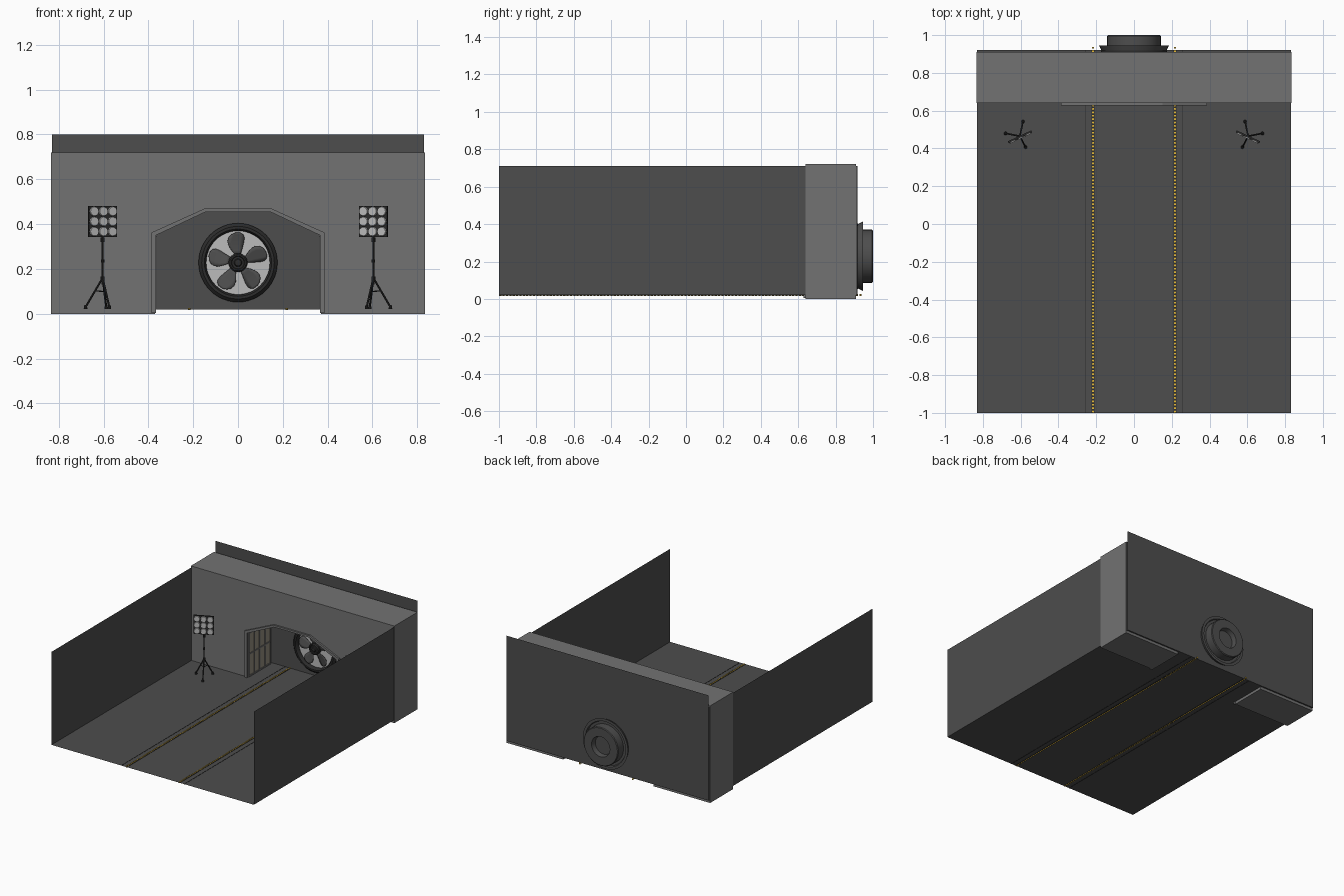
import bpy, bmesh, math
from mathutils import Matrix, Vector

if "Cube" in bpy.data.objects:
    bpy.data.objects.remove(bpy.data.objects["Cube"])


def material(name, r, g, b):
    m = bpy.data.materials.new(name)
    m.diffuse_color = (r, g, b, 1)
    m.use_nodes = True
    m.node_tree.nodes["Principled BSDF"].inputs["Base Color"].default_value = m.diffuse_color
    return m


DARK = material("dark_grey", 0.075, 0.075, 0.075)
MID = material("mid_grey", 0.17, 0.17, 0.17)
BLACK = material("near_black", 0.025, 0.025, 0.025)
LIGHT = material("light_grey", 0.5, 0.5, 0.5)
YELLOW = material("yellow", 0.8, 0.5, 0.04)
BEIGE = material("beige", 0.30, 0.27, 0.21)


def finish(name, bm, mat, smooth=False):
    me = bpy.data.meshes.new(name)
    bm.normal_update()
    bm.to_mesh(me)
    bm.free()
    ob = bpy.data.objects.new(name, me)
    bpy.context.collection.objects.link(ob)
    me.materials.append(mat)
    if smooth:
        bpy.ops.object.select_all(action='DESELECT')
        ob.select_set(True)
        bpy.context.view_layer.objects.active = ob
        bpy.ops.object.shade_smooth_by_angle(angle=math.radians(35))
    return ob


def face(name, pts, mat):
    bm = bmesh.new()
    bm.faces.new([bm.verts.new(p) for p in pts])
    return finish(name, bm, mat)


def prism(name, pts, y0, y1, mat):
    bm = bmesh.new()
    f = bm.faces.new([bm.verts.new((x, y0, z)) for x, z in pts])
    r = bmesh.ops.extrude_face_region(bm, geom=[f])
    new = [v for v in r["geom"] if isinstance(v, bmesh.types.BMVert)]
    bmesh.ops.translate(bm, verts=new, vec=(0, y1 - y0, 0))
    bmesh.ops.recalc_face_normals(bm, faces=bm.faces)
    return finish(name, bm, mat)


def add_box(bm, c, s, m=Matrix()):
    bmesh.ops.create_cube(bm, size=1, matrix=m @ Matrix.Translation(c) @ Matrix.Diagonal((*s, 1)))


def add_rod(bm, a, b, r, n=10, r2=None):
    a, b = Vector(a), Vector(b)
    d = b - a
    m = Matrix.Translation((a + b) / 2) @ d.to_track_quat('Z', 'Y').to_matrix().to_4x4()
    bmesh.ops.create_cone(bm, cap_ends=True, segments=n, radius1=r,
                          radius2=r if r2 is None else r2, depth=d.length, matrix=m)


def lathe(name, prof, zc, mat, n=48):
    # spins (radius, y) points around the fan axis
    bm = bmesh.new()
    vs = [bm.verts.new((r, y, zc)) for r, y in prof]
    es = [bm.edges.new(p) for p in zip(vs, vs[1:])]
    bmesh.ops.spin(bm, geom=vs + es, cent=(0, 0, zc), axis=(0, 1, 0),
                   angle=math.tau, steps=n, use_duplicate=False)
    bmesh.ops.remove_doubles(bm, verts=bm.verts, dist=1e-5)
    bmesh.ops.recalc_face_normals(bm, faces=bm.faces)
    return finish(name, bm, mat, True)


# floor, side walls and back wall are thin sheets
W, F = 0.83, 0.02
face("floor", [(-W, -1, F), (W, -1, F), (W, 0.92, F), (-W, 0.92, F)], DARK)
face("back_wall", [(-W, 0.92, F), (W, 0.92, F), (W, 0.92, 0.80), (-W, 0.92, 0.80)], DARK)
for s, side in ((-1, "left"), (1, "right")):
    face(side + "_wall", [(s * W, -1, F), (s * W, 0.918, F), (s * W, 0.918, 0.71),
                          (s * W, -1, 0.71)], DARK)

# thick wall with the tunnel opening
half = [(0.37, 0), (0.37, 0.35), (0.145, 0.455)]
inner = half + [(-x, z) for x, z in reversed(half)]
prism("portal_wall", [(-0.835, 0), (-0.835, 0.72), (0.835, 0.72), (0.835, 0)] + inner,
      0.64, 0.91, MID)

# raised trim around the opening
half2 = [(0.387, 0.004), (0.387, 0.362), (0.15, 0.469)]
outer = half2 + [(-x, z) for x, z in reversed(half2)]
trim_in = [(x * 0.99, max(z, 0.004)) for x, z in inner]
prism("portal_trim", outer + trim_in[::-1], 0.627, 0.642, MID)

for s, side in ((-1, "left"), (1, "right")):
    # panelled jamb inside the opening
    bm = bmesh.new()
    add_box(bm, (s * 0.368, 0.775, 0.183), (0.005, 0.255, 0.325))
    finish(side + "_jamb_panel", bm, BEIGE)
    bm = bmesh.new()
    for i in range(5):
        add_box(bm, (s * 0.366, 0.65 + i * 0.0625, 0.183), (0.010, 0.010, 0.325))
    for z in (0.025, 0.187, 0.342):
        add_box(bm, (s * 0.366, 0.775, z), (0.0105, 0.258, 0.010))
    finish(side + "_jamb_frame", bm, MID)

    # floor seam, light strip and row of marker lights
    bm = bmesh.new()
    add_box(bm, (s * 0.258, -0.04, F), (0.005, 1.92, 0.003))
    add_box(bm, (s * 0.217, -0.04, F), (0.014, 1.92, 0.004))
    finish(side + "_floor_strip", bm, BLACK)
    bm = bmesh.new()
    for i in range(108):
        add_rod(bm, (s * 0.217, -0.993 + i * 0.018, 0.016),
                (s * 0.217, -0.993 + i * 0.018, 0.025), 0.0055, 8)
    finish(side + "_marker_lights", bm, YELLOW)

    # flood light tripod
    px, py = s * 0.604, 0.465
    bm = bmesh.new()
    add_rod(bm, (px, py, 0.13), (px, py, 0.36), 0.0045)
    for z, h, r in ((0.155, 0.022, 0.009), (0.235, 0.014, 0.008), (0.33, 0.02, 0.009)):
        add_rod(bm, (px, py, z - h / 2), (px, py, z + h / 2), r)
    for fx, fy in ((0.68, 0.48), (0.588, 0.543), (0.574, 0.407)):
        foot = Vector((s * fx, fy, 0.03))
        add_rod(bm, (px, py, 0.16), foot, 0.0045)
        add_rod(bm, foot + Vector((0, 0, -0.009)), foot + Vector((0, 0, 0.008)), 0.009, 10, 0.006)
        add_rod(bm, (px, py, 0.10), Vector((px, py, 0.16)).lerp(foot, 0.45), 0.0025, 6)
    finish(side + "_tripod", bm, BLACK, True)

    # lamp panel turned towards the middle
    m = Matrix.Translation((px, py - 0.003, 0.412)) @ Matrix.Rotation(-s * math.radians(25), 4, 'Z')
    bm = bmesh.new()
    add_box(bm, (0, 0, 0), (0.138, 0.010, 0.138), m)
    finish(side + "_lamp_panel", bm, BLACK)
    bm = bmesh.new()
    for i in (-1, 0, 1):
        for j in (-1, 0, 1):
            c = Vector((i * 0.045, -0.004, j * 0.045))
            add_rod(bm, m @ c, m @ (c + Vector((0, -0.007, 0))), 0.0215, 20, 0.019)
    finish(side + "_lamps", bm, LIGHT, True)

# fan housing: front ring, rear flange, motor drum with recessed centre
ZC = 0.228
lathe("fan_ring", [(0.142, 0.919), (0.142, 0.900), (0.150, 0.888), (0.162, 0.888),
                   (0.176, 0.902), (0.176, 0.919)], ZC, BLACK)
lathe("fan_drum", [(0.170, 0.915), (0.185, 0.945), (0.165, 0.945), (0.160, 0.935),
                   (0.142, 0.935), (0.142, 0.995), (0.137, 1.0), (0.075, 1.0),
                   (0.068, 0.965), (0.0, 0.965)], ZC, DARK)
lathe("fan_backplate", [(0.142, 0.917), (0, 0.917)], ZC, LIGHT)
lathe("fan_hub", [(0.042, 0.917), (0.042, 0.892), (0.036, 0.884), (0.030, 0.884),
                  (0.027, 0.890), (0.018, 0.890), (0.014, 0.882), (0, 0.880)], ZC, BLACK, 32)

# five twisted blades with rounded tips
bm = bmesh.new()
ROWS = [(0.035, 0.012), (0.055, 0.023), (0.075, 0.032), (0.095, 0.037),
        (0.113, 0.035), (0.126, 0.026), (0.134, 0.010)]
for k in range(5):
    rot = Matrix.Translation((0, 0.902, ZC)) @ Matrix.Rotation(math.tau * k / 5, 4, 'Y')
    grid = []
    for r, w in ROWS:
        sweep = -0.010 * math.sin((r - 0.035) / 0.1 * math.pi)
        grid.append([bm.verts.new(rot @ Vector((sweep + w * t, 0.25 * w * t, r)))
                     for t in (-1, -0.5, 0, 0.5, 1)])
    for a, b in zip(grid, grid[1:]):
        for i in range(4):
            bm.faces.new((a[i], a[i + 1], b[i + 1], b[i]))
blades = finish("fan_blades", bm, DARK, True)
sol = blades.modifiers.new("thickness", 'SOLIDIFY')
sol.thickness = 0.003
